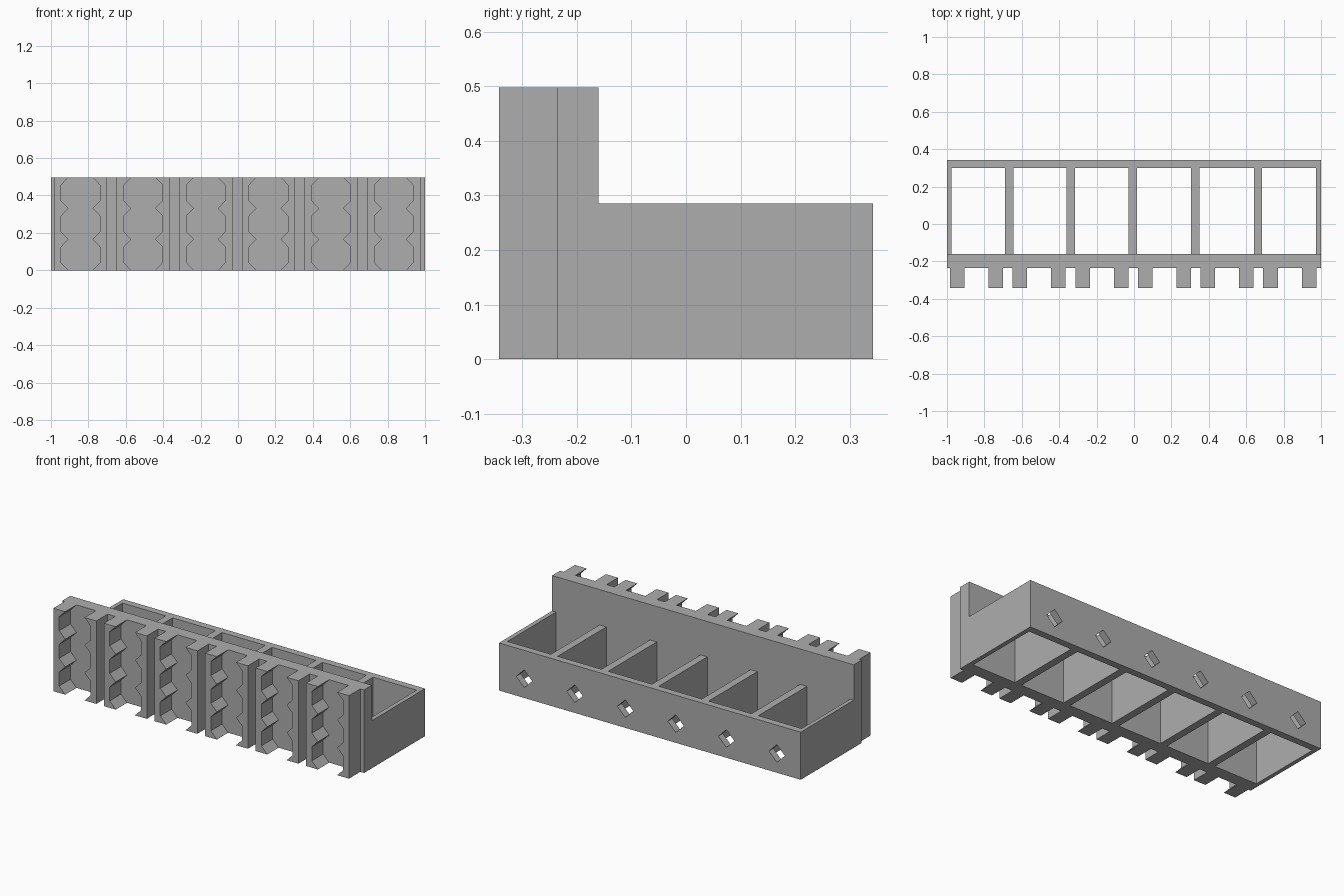
import bpy
import bmesh
from mathutils import Vector

if "Cube" in bpy.data.objects:
    bpy.data.objects.remove(bpy.data.objects["Cube"])

grey = bpy.data.materials.new("plain grey")
colour = (0.42, 0.42, 0.42, 1)
grey.diffuse_color = colour
grey.use_nodes = True
grey.node_tree.nodes["Principled BSDF"].inputs["Base Color"].default_value = colour

# Main dimensions
BACK, FRONT, PLATE_FRONT, PLATE_BACK = 0.342, -0.342, -0.235, -0.16
TALL, LOW = 0.497, 0.285
WALL_INNER = 0.3
BAYS = 6
PITCH = 0.335
FIRST = -0.842


def prism(bm, points, direction):
    """Extrude a closed outline of 3D points along a direction."""
    face = bm.faces.new([bm.verts.new(p) for p in points])
    moved = bmesh.ops.extrude_face_region(bm, geom=[face])["geom"]
    verts = [v for v in moved if isinstance(v, bmesh.types.BMVert)]
    bmesh.ops.translate(bm, verts=verts, vec=Vector(direction))


def make_object(name, bm):
    bmesh.ops.recalc_face_normals(bm, faces=bm.faces)
    mesh = bpy.data.meshes.new(name)
    bm.to_mesh(mesh)
    bm.free()
    mesh.materials.append(grey)
    obj = bpy.data.objects.new(name, mesh)
    bpy.context.collection.objects.link(obj)
    return obj


# Body: stepped side profile run along the whole length
bm = bmesh.new()
profile = [(PLATE_FRONT, 0), (BACK, 0), (BACK, LOW), (PLATE_BACK, LOW),
           (PLATE_BACK, TALL), (PLATE_FRONT, TALL)]
prism(bm, [(-1, y, z) for y, z in profile], (2, 0, 0))
body = make_object("bay_body", bm)

# Cutters: open bays, and a diamond hole through the back wall of each
dividers = [-0.667, -0.338, -0.007, 0.328, 0.663]
lefts = [-0.976] + [d + 0.0225 for d in dividers]
rights = [d - 0.0225 for d in dividers] + [0.974]
bm = bmesh.new()
for a, b in zip(lefts, rights):
    outline = [(a, PLATE_BACK), (b, PLATE_BACK), (b, WALL_INNER), (a, WALL_INNER)]
    prism(bm, [(x, y, -0.1) for x, y in outline], (0, 0, 0.6))
bays = make_object("bay_cutter", bm)

bm = bmesh.new()
R, HOLE_Z = 0.053, 0.115
for i in range(BAYS):
    cx = FIRST + i * PITCH
    corners = [(R, 0), (0, R), (-R, 0), (0, -R)]
    prism(bm, [(cx + x, 0.2, HOLE_Z + z) for x, z in corners], (0, 0.3, 0))
holes = make_object("hole_cutter", bm)

for cutter in (bays, holes):
    cutter.hide_render = True
    mod = body.modifiers.new("cut", "BOOLEAN")
    mod.operation = "DIFFERENCE"
    mod.solver = "EXACT"
    mod.object = cutter
graph = bpy.context.evaluated_depsgraph_get()
body.data = bpy.data.meshes.new_from_object(body.evaluated_get(graph))
body.modifiers.clear()
for cutter in (bays, holes):
    bpy.data.objects.remove(cutter)

# Rails: mirrored pairs with toothed inner edges
OUTER, THIN, WIDE, BEVEL = 0.142, 0.104, 0.064, 0.041
edge = [(WIDE, 0), (THIN, BEVEL)]
for tooth in (TALL / 3, TALL * 2 / 3):
    edge += [(THIN, tooth - BEVEL), (WIDE, tooth), (THIN, tooth + BEVEL)]
edge += [(THIN, TALL - BEVEL), (WIDE, TALL), (OUTER, TALL), (OUTER, 0)]
for i in range(BAYS):
    cx = FIRST + i * PITCH
    for side, label in ((-1, "right"), (1, "left")):
        bm = bmesh.new()
        prism(bm, [(cx + side * x, FRONT, z) for x, z in edge],
              (0, PLATE_FRONT - FRONT, 0))
        make_object(f"{label}_rail_{i + 1}", bm)
